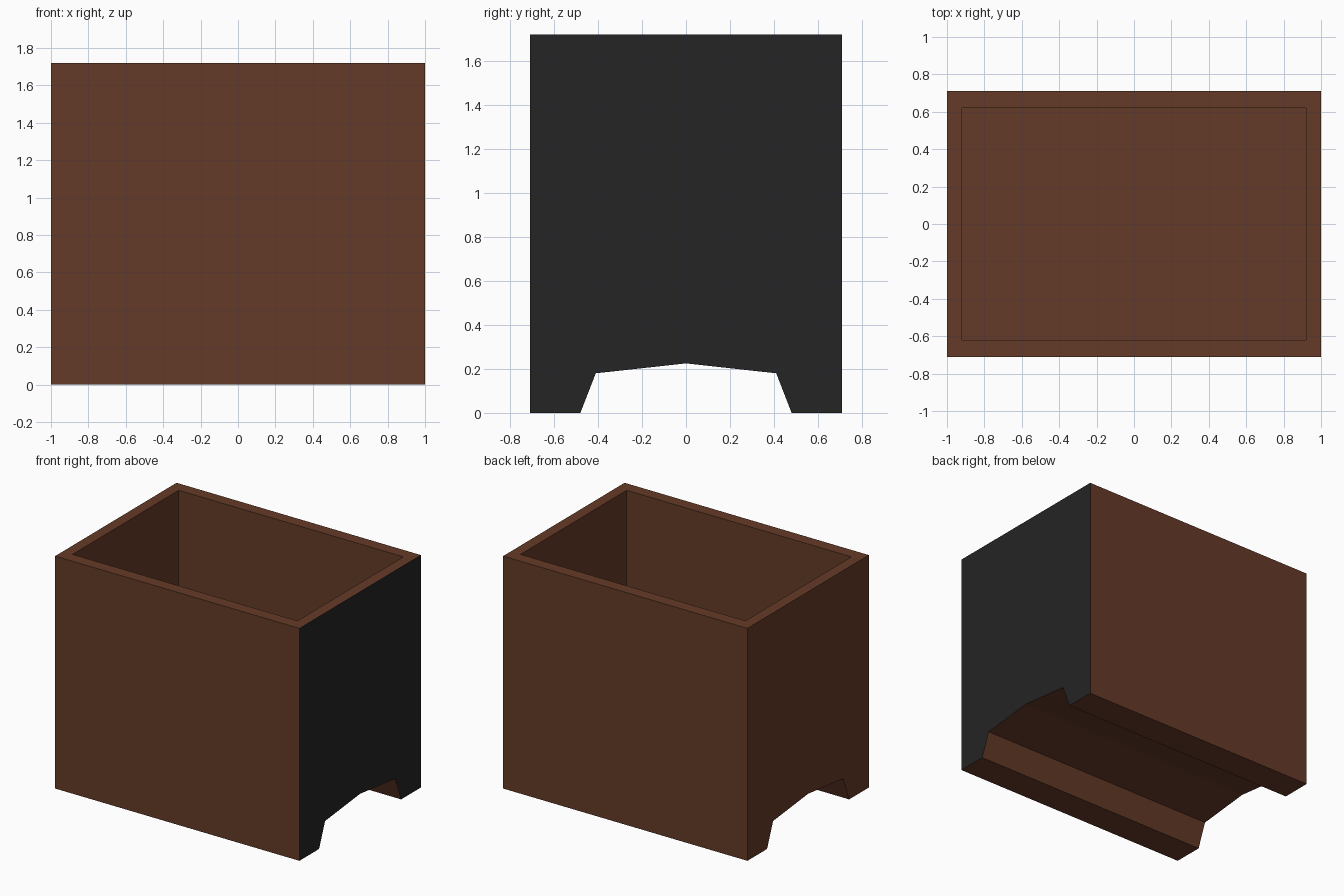
import bpy, bmesh

if "Cube" in bpy.data.objects:
    bpy.data.objects.remove(bpy.data.objects["Cube"])

def material(name, rgb):
    m = bpy.data.materials.new(name)
    m.diffuse_color = (*rgb, 1)
    m.use_nodes = True
    m.node_tree.nodes["Principled BSDF"].inputs["Base Color"].default_value = m.diffuse_color
    return m

brown = material("brown wood", (0.13, 0.043, 0.021))
black = material("black panel", (0.018, 0.018, 0.018))

W, D, H = 1.0, 0.71, 1.72      # half width, half depth, height
IW, ID, FLOOR = 0.92, 0.62, 0.30  # inside half width, half depth, floor height

# End profile (y, z) with the arched underside, extruded along x
half = [(0.41, 0.18), (0.48, 0), (D, 0), (D, H)]
profile = [(0, 0.225)] + half + [(-y, z) for y, z in reversed(half)]

bm = bmesh.new()
face = bm.faces.new([bm.verts.new((-W, y, z)) for y, z in profile])
ext = bmesh.ops.extrude_face_region(bm, geom=[face])
moved = [v for v in ext["geom"] if isinstance(v, bmesh.types.BMVert)]
bmesh.ops.translate(bm, verts=moved, vec=(2 * W, 0, 0))
bmesh.ops.recalc_face_normals(bm, faces=bm.faces)

# Open top: inset rim, then sink the inner face to the floor
top = next(f for f in bm.faces if f.normal.z > 0.9)
bmesh.ops.inset_region(bm, faces=[top], thickness=0.08)
for v in top.verts:
    v.co.x = IW if v.co.x > 0 else -IW
    v.co.y = ID if v.co.y > 0 else -ID
sunk = bmesh.ops.extrude_discrete_faces(bm, faces=[top])["faces"][0]
for v in sunk.verts:
    v.co.z = FLOOR

# Outer right side is black
bm.normal_update()
for f in bm.faces:
    if f.normal.x > 0.9 and f.calc_center_median().x > 0.99:
        f.material_index = 1
bmesh.ops.triangulate(bm, faces=[f for f in bm.faces if len(f.verts) > 4])

mesh = bpy.data.meshes.new("open_box")
bm.to_mesh(mesh)
bm.free()
mesh.materials.append(brown)
mesh.materials.append(black)
box = bpy.data.objects.new("open_box", mesh)
bpy.context.collection.objects.link(box)
